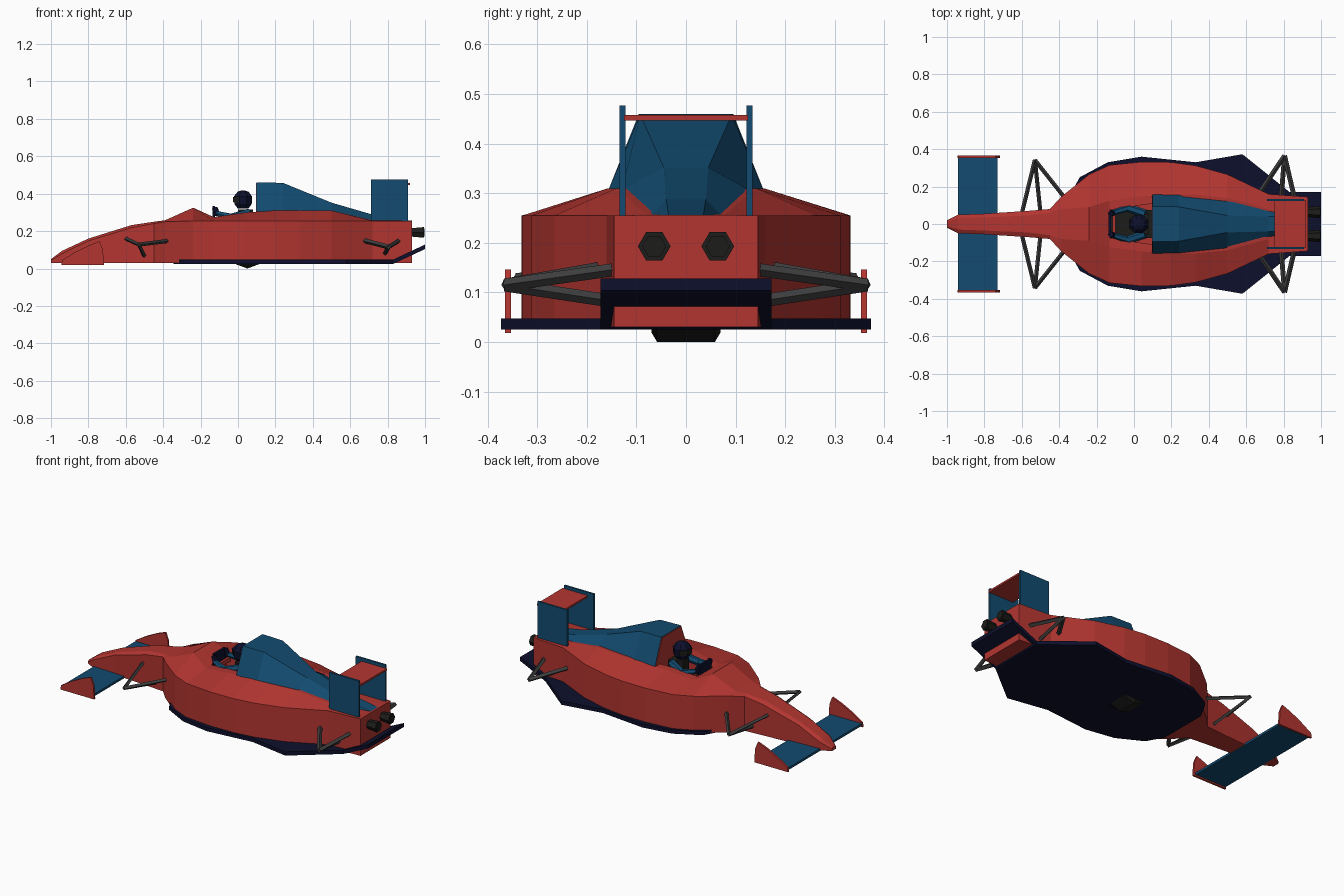
import bpy, bmesh, math
from mathutils import Vector

if "Cube" in bpy.data.objects:
    bpy.data.objects.remove(bpy.data.objects["Cube"])


def material(name, rgb):
    m = bpy.data.materials.new(name)
    m.diffuse_color = (*rgb, 1)
    m.use_nodes = True
    m.node_tree.nodes["Principled BSDF"].inputs["Base Color"].default_value = m.diffuse_color
    return m


RED = material("red", (0.45, 0.036, 0.03))
BLUE = material("blue", (0.006, 0.07, 0.16))
NAVY = material("navy", (0.004, 0.005, 0.025))
BLACK = material("black", (0.012, 0.012, 0.011))
GREY = material("dark_grey", (0.05, 0.05, 0.05))


def finish(name, bm, mat):
    bmesh.ops.recalc_face_normals(bm, faces=bm.faces)
    me = bpy.data.meshes.new(name)
    bm.to_mesh(me)
    bm.free()
    ob = bpy.data.objects.new(name, me)
    bpy.context.collection.objects.link(ob)
    if mat:
        me.materials.append(mat)
    return ob


def loft(name, rings, mat):
    """Skin a list of equal-length closed rings and cap both ends."""
    bm = bmesh.new()
    loops = [[bm.verts.new(p) for p in r] for r in rings]
    n = len(rings[0])
    for a, b in zip(loops, loops[1:]):
        for i in range(n):
            j = (i + 1) % n
            bm.faces.new((a[i], a[j], b[j], b[i]))
    bm.faces.new(loops[0])
    bm.faces.new(loops[-1])
    return finish(name, bm, mat)


def section(x, half):
    """Ring at x from a half profile of (y, z), mirrored in y."""
    return [(x, y, z) for y, z in half] + [(x, -y, z) for y, z in reversed(half)]


def box(name, x, y, z, mat):
    return loft(name, [[(u, y[0], z[0]), (u, y[1], z[0]), (u, y[1], z[1]), (u, y[0], z[1])] for u in x], mat)


def side_plate(name, profile, y, t, mat):
    return loft(name, [[(x, y + d, z) for x, z in profile] for d in (-t / 2, t / 2)], mat)


def tube(name, a, b, r, mat, sides=6, r2=None):
    a, b = Vector(a), Vector(b)
    q = (b - a).to_track_quat('Z', 'Y')
    rings = []
    for p, rad in ((a, r), (b, r2 or r)):
        rings.append([p + q @ Vector((rad * math.cos(k * math.tau / sides), rad * math.sin(k * math.tau / sides), 0))
                      for k in range(sides)])
    return loft(name, rings, mat)


# body shell: x, half width, shoulder z, deck half width, deck z
BODY = [(-1, .02, .043, .012, .05), (-.94, .05, .08, .03, .095), (-.8, .055, .148, .035, .16),
        (-.57, .07, .218, .045, .232), (-.45, .08, .24, .06, .25), (-.39, .145, .25, .08, .258),
        (-.24, .265, .255, .09, .325), (-.13, .315, .255, .125, .275), (.04, .332, .255, .147, .3),
        (.2, .33, .255, .157, .31), (.33, .312, .255, .157, .31), (.5, .265, .255, .14, .31),
        (.72, .16, .255, .08, .257), (.93, .145, .255, .08, .256)]
body = loft("body_shell", [section(x, [(w, .03), (w, zs), (v, zt)]) for x, w, zs, v, zt in BODY], RED)

# cockpit opening
cutter = loft("cockpit_cutter", [section(-.13, [(.075, .12), (.075, .5)]),
                                 section(.1, [(.11, .12), (.11, .5)])], None)
cutter.hide_render = True
cutter.hide_set(True)
cut = body.modifiers.new("cockpit", 'BOOLEAN')
cut.object = cutter
cut.solver = 'EXACT'

# engine cover and its red front
COVER = [(.1, .095, .46, .157, .305), (.24, .092, .458, .157, .305), (.5, .045, .352, .13, .305),
         (.72, .04, .288, .075, .25), (.92, .035, .256, .04, .25)]
loft("engine_cover", [section(x, [(b, zb), (t, zt)]) for x, t, zt, b, zb in COVER], BLUE)
loft("airbox_front", [section(x, [(.153, .305), (.092, .457)]) for x in (.096, .102)], RED)

# floor and rising diffuser
FLOOR = [(-.345, .15), (-.29, .25), (-.14, .33), (.04, .36), (.33, .33), (.58, .373), (.83, .172)]
outline = FLOOR + [(x, -y) for x, y in reversed(FLOOR)]
loft("floor", [[(x, y, z) for x, y in outline] for z in (.025, .048)], NAVY)
loft("diffuser", [section(.83, [(.172, .025), (.172, .048)]),
                  section(1, [(.172, .104), (.172, .128)])], NAVY)
loft("floor_skid", [[(x, -y, z) for x, z in ((-.02, .026), (.05, d), (.12, .026))] +
                    [] for y, d in ((-.07, .02), (-.058, .0), (.058, .0), (.07, .02))], BLACK)

# front wing
box("front_wing", (-.94, -.73), (-.355, .355), (.026, .04), BLUE)
# rear wing
box("rear_wing", (.75, .92), (-.125, .125), (.447, .458), RED)

FRONT_PLATE = [(-.945, .018), (-.94, .045), (-.87, .088), (-.8, .123), (-.74, .146), (-.722, .1), (-.717, .018)]
for s, side in ((-1, "right"), (1, "left")):
    side_plate("front_wing_endplate_" + side, FRONT_PLATE, s * .359, .012, RED)
    side_plate("rear_wing_endplate_" + side, [(.71, .25), (.91, .25), (.91, .477), (.71, .477)],
               s * .128, .012, BLUE)
    # exhaust pipes with recessed-looking inner mouth
    tube("exhaust_" + side, (.91, s * .064, .193), (.994, s * .064, .193), .024, BLACK, r2=.033)
    tube("exhaust_mouth_" + side, (.99, s * .064, .193), (.998, s * .064, .193), .024, BLACK)
    # suspension arms: hub end, then three body mounts
    for end, hub, mounts, r in (
            ("front", (-.53, .342, .128), ((-.6, .055, .16), (-.37, .14, .148), (-.5, .06, .065)), .011),
            ("rear", (.805, .365, .115), ((.66, .15, .153), (.86, .13, .148), (.785, .12, .078)), .013)):
        for i, m in enumerate(mounts):
            tube(f"{end}_suspension_{side}_{i}", (hub[0], s * hub[1], hub[2]), (m[0], s * m[1], m[2]),
                 r, GREY, sides=4)
    # driver arms: shoulder to elbow to wheel
    tube("upper_arm_" + side, (.06, s * .055, .3), (-.03, s * .085, .275), .022, BLUE)
    tube("forearm_" + side, (-.03, s * .085, .275), (-.115, s * .06, .295), .019, BLUE, r2=.014)
    tube("glove_" + side, (-.11, s * .06, .285), (-.125, s * .055, .325), .016, NAVY)

# seat, torso, steering wheel
box("cockpit_floor", (-.128, .098), (-.075, .075), (.118, .2), BLACK)
loft("torso", [[(x + .05, y, z) for x, y in ((-.05, -.03), (-.05, .03), (.03, .06), (.03, -.06))]
               for z in (.2, .315)], BLACK)
box("steering_wheel", (-.135, -.122), (-.055, .055), (.265, .335), NAVY)
box("dashboard", (-.115, -.1), (-.07, .07), (.25, .275), RED)

# helmet with visor band
HELMET = [(.32, .03), (.345, .05), (.385, .053), (.41, .032), (.417, .012)]
loft("helmet", [[(.027 + r * math.cos(k * math.pi / 4 + .39), r * math.sin(k * math.pi / 4 + .39), z)
                 for k in range(8)] for z, r in HELMET], NAVY)
loft("visor", [[(.024 + r * math.cos(a), r * math.sin(a), z)
                for a in (1.9, 2.75, 3.53, 4.38)] for z, r in ((.352, .053), (.383, .056))], BLACK)
